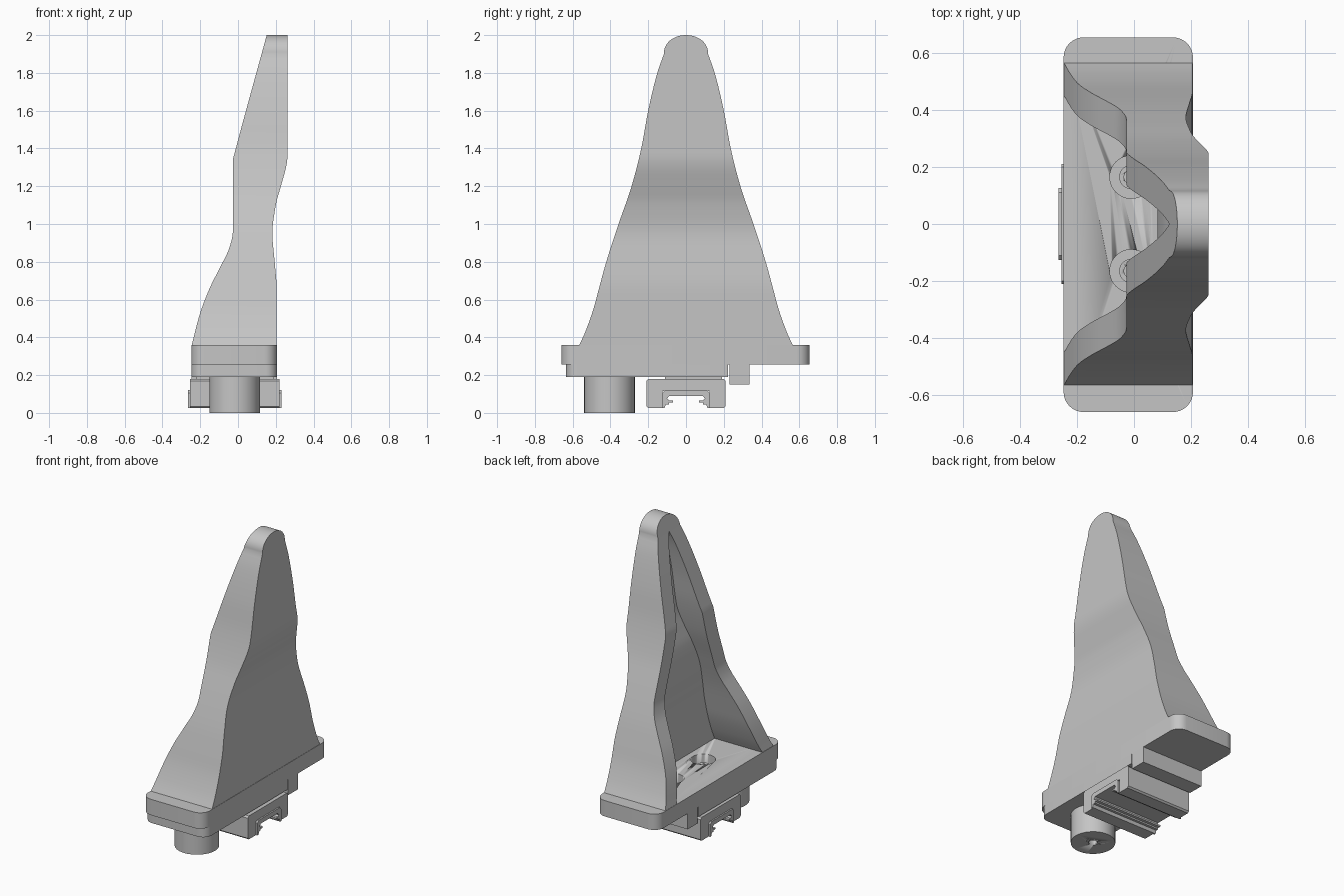
import bpy, bmesh, math
from mathutils import Vector

cube = bpy.data.objects.get("Cube")
if cube:
    bpy.data.objects.remove(cube)

grey = bpy.data.materials.new("light grey")
grey.use_nodes = True
COLOUR = (0.56, 0.56, 0.56, 1)
grey.diffuse_color = COLOUR
grey.node_tree.nodes["Principled BSDF"].inputs["Base Color"].default_value = COLOUR


def finish(name, bm, smooth=True):
    bmesh.ops.recalc_face_normals(bm, faces=bm.faces)
    mesh = bpy.data.meshes.new(name)
    bm.to_mesh(mesh)
    bm.free()
    mesh.materials.append(grey)
    ob = bpy.data.objects.new(name, mesh)
    bpy.context.collection.objects.link(ob)
    if smooth:
        bpy.ops.object.select_all(action='DESELECT')
        ob.select_set(True)
        bpy.context.view_layer.objects.active = ob
        bpy.ops.object.shade_smooth_by_angle(angle=math.radians(30))
    return ob


def extrude(name, points, offset):
    bm = bmesh.new()
    face = bm.faces.new([bm.verts.new(p) for p in points])
    new = bmesh.ops.extrude_face_region(bm, geom=[face])["geom"]
    bmesh.ops.translate(bm, vec=Vector(offset),
                        verts=[v for v in new if isinstance(v, bmesh.types.BMVert)])
    return finish(name, bm)


def rounded_rect(x0, x1, y0, y1, z, r_front, r_back):
    pts = []
    corners = [(x1, y1, -1, -1, r_back), (x0, y1, 1, -1, r_back),
               (x0, y0, 1, 1, r_front), (x1, y0, -1, 1, r_front)]
    for i, (x, y, sx, sy, r) in enumerate(corners):
        if r == 0:
            pts.append((x, y, z))
            continue
        for k in range(9):
            a = math.pi / 2 * (i + k / 8)
            pts.append((x + sx * r + r * math.cos(a), y + sy * r + r * math.sin(a), z))
    return pts


def box(name, x0, x1, y0, y1, z0, z1):
    return extrude(name, rounded_rect(x0, x1, y0, y1, z0, 0, 0), (0, 0, z1 - z0))


def cylinder(name, x, y, z0, z1, r):
    pts = [(x + r * math.cos(a), y + r * math.sin(a), z0)
           for a in (math.tau * i / 48 for i in range(48))]
    return extrude(name, pts, (0, 0, z1 - z0))


def cut(target, cutter):
    cutter.hide_render = True
    cutter.hide_viewport = True
    cutter.display_type = 'WIRE'
    mod = target.modifiers.new("hole", 'BOOLEAN')
    mod.operation = 'DIFFERENCE'
    mod.object = cutter


def curve(keys, z):
    """Smooth monotone interpolation through (z, value) keys."""
    d = [(b[1] - a[1]) / (b[0] - a[0]) for a, b in zip(keys, keys[1:])]
    m = [d[0]] + [2 * a * b / (a + b) if a * b > 0 else 0 for a, b in zip(d, d[1:])] + [d[-1]]
    for i, (a, b) in enumerate(zip(keys, keys[1:])):
        if z <= b[0] or i == len(d) - 1:
            h = b[0] - a[0]
            t = min(max((z - a[0]) / h, 0), 1)
            return ((2*t**3 - 3*t*t + 1) * a[1] + (t**3 - 2*t*t + t) * h * m[i]
                    + (3*t*t - 2*t**3) * b[1] + (t**3 - t*t) * h * m[i + 1])


# Tall tapering shell, open towards -x
FRONT = [(.36, -.245), (.53, -.2), (.66, -.15), (.78, -.09), (.87, -.047), (.96, -.027),
         (1.34, -.027), (1.36, -.022), (2, .152)]
BACK = [(.36, .205), (.65, .205), (.8, .194), (.95, .182), (1.1, .2), (1.2, .227),
        (1.32, .258), (1.36, .262), (2, .262)]
HALF = [(.36, .565), (.42, .537), (.55, .49), (.65, .463), (.8, .422), (1, .357), (1.2, .288),
        (1.4, .237), (1.6, .2), (1.8, .152), (1.9, .117)]
WALL, SKIN, APEX = .115, .1, 1.9


def half_width(z):
    if z <= APEX:
        return curve(HALF, z)
    return .117 * math.sqrt(max(0, 1 - ((z - APEX) / (2 - APEX)) ** 2.2))


levels = [.36 + (APEX - .36) * i / 56 for i in range(57)]
levels += [APEX + (2 - APEX) * math.sin(math.pi / 2 * i / 14) for i in range(1, 15)]
bm = bmesh.new()
rings = []
for z in levels:
    xf, xb, yo = curve(FRONT, z), curve(BACK, z), half_width(z)
    yi = max(0, yo - WALL)
    xi = xb - SKIN
    if z >= APEX - .001:
        yi, xi = 0, xf
    ring = [(xf, yo), (xb, yo), (xb, -yo), (xf, -yo), (xf, -yi), (xi, -yi), (xi, yi), (xf, yi)]
    rings.append([bm.verts.new((x, y, z)) for x, y in ring])
for low, high in zip(rings, rings[1:]):
    for i in range(8):
        j = (i + 1) % 8
        bm.faces.new((low[i], low[j], high[j], high[i]))
bm.faces.new(rings[0])
bmesh.ops.remove_doubles(bm, verts=bm.verts, dist=.0002)
bmesh.ops.dissolve_degenerate(bm, edges=bm.edges, dist=.0001)
finish("tapered_shell", bm)

# Base flange with two counterbored screw holes
flange = extrude("base_flange", rounded_rect(-.247, .207, -.66, .655, .255, .07, .07), (0, 0, .105))
extrude("base_lower_plate", rounded_rect(-.247, .207, -.635, .222, .19, .06, 0), (0, 0, .066))
for side, y in (("right", -.165), ("left", .165)):
    cut(flange, cylinder("hole_cutter_" + side, -.01, y, .27, .4, .075))
    screw = cylinder("screw_head_" + side, -.01, y, .265, .32, .042)
    cut(screw, cylinder("socket_cutter_" + side, -.01, y, .29, .4, .025))

# Hanging stop block behind the carriage
box("stop_block", -.247, .207, .23, .335, .15, .257)

# Round foot with a small blind hole
foot = cylinder("round_foot", -.018, -.405, 0, .192, .134)
cut(foot, cylinder("foot_hole_cutter", -.018, -.405, -.05, .1, .028))


# Slide carriage straddling a rail channel
def slide(name, half, x0, x1):
    pts = [(x0, y, z) for y, z in half] + [(x0, -y, z) for y, z in reversed(half)]
    return extrude(name, pts, (x1 - x0, 0, 0))


slide("carriage", [(.125, .025), (.2, .025), (.21, .035), (.21, .168), (.2, .18),
                   (.18, .18)][::-1] + [(.125, .115), (.11, .118)], -.255, .22)
slide("rail_seal", [(.11, .12), (.126, .105), (.126, .025), (.114, .025), (.107, .045),
                    (.09, .045), (.09, .055), (.07, .055), (.07, .066), (.09, .066),
                    (.1, .075), (.09, .09)], -.265, .23)
box("carriage_pad", -.22, .19, -.11, .19, .175, .195)
